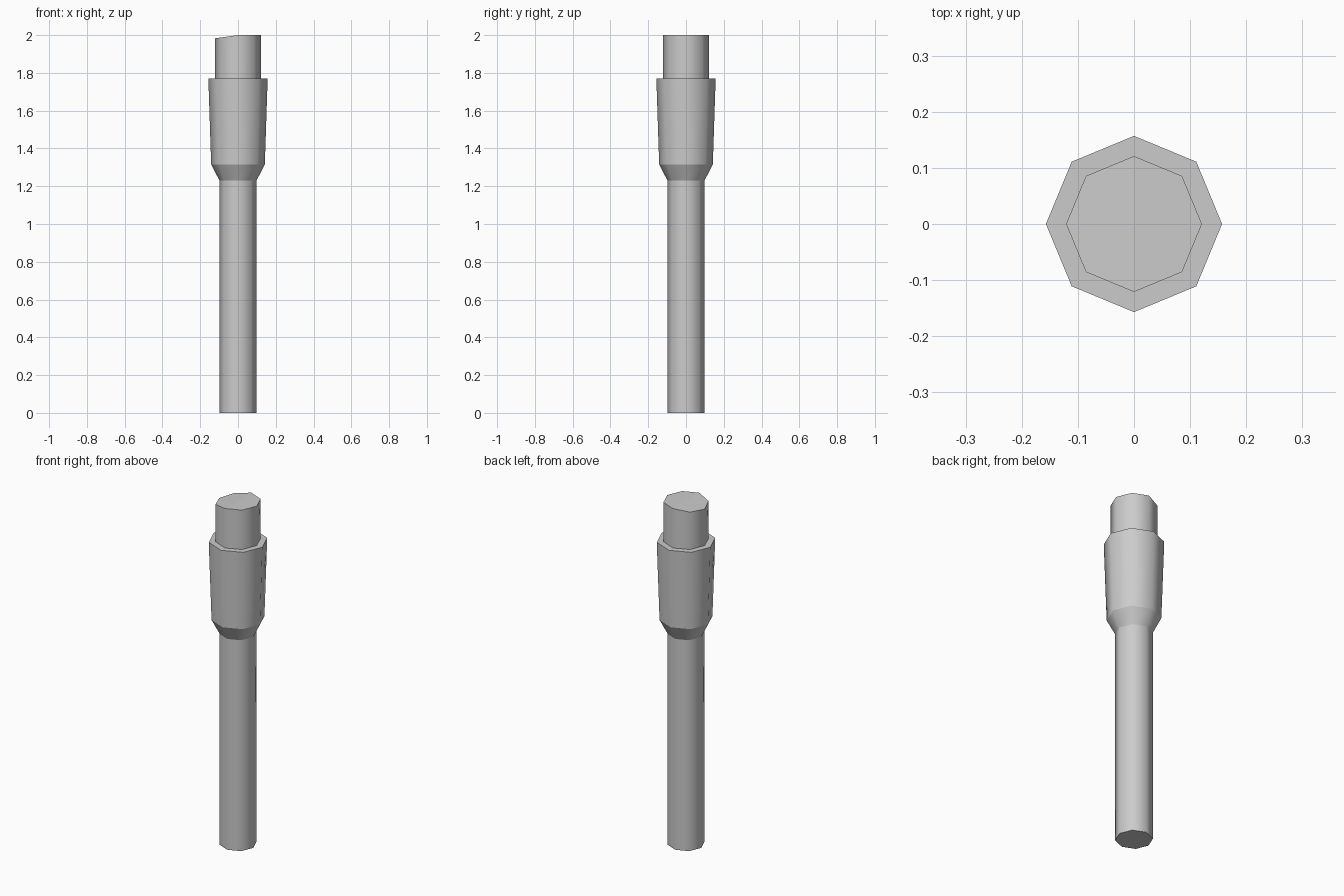
import bpy, bmesh
from math import cos, sin, pi

if "Cube" in bpy.data.objects:
    bpy.data.objects.remove(bpy.data.objects["Cube"])

SIDES = 8
# (radius, height) from the foot of the shaft to the tip
PROFILE = [(0.098, 0), (0.098, 1.23), (0.142, 1.315), (0.157, 1.77), (0.121, 1.77), (0.121, 2.0)]

bm = bmesh.new()
rings = [[bm.verts.new((r * cos(2 * pi * i / SIDES), r * sin(2 * pi * i / SIDES), z))
          for i in range(SIDES)] for r, z in PROFILE]

# Shaft, flared collar, ledge and tip walls
for low, high in zip(rings, rings[1:]):
    for i in range(SIDES):
        j = (i + 1) % SIDES
        bm.faces.new((low[i], low[j], high[j], high[i])).smooth = True

# Foot cap, and a tip cap folded along x = 0 whose left half slopes down
bm.faces.new(rings[0][::-1])
top = rings[-1]
for v in top:
    v.co.z += 0.14 * min(v.co.x, 0)
bm.faces.new([top[i] for i in (6, 7, 0, 1, 2)])
bm.faces.new([top[i] for i in (2, 3, 4, 5, 6)])

# Sides blend smoothly around; every horizontal ring stays crisp
for ring in rings:
    for i in range(SIDES):
        bm.edges.get((ring[i], ring[(i + 1) % SIDES])).smooth = False

mesh = bpy.data.meshes.new("handle_rod")
bm.to_mesh(mesh)
bm.free()
rod = bpy.data.objects.new("handle_rod", mesh)
bpy.context.collection.objects.link(rod)
